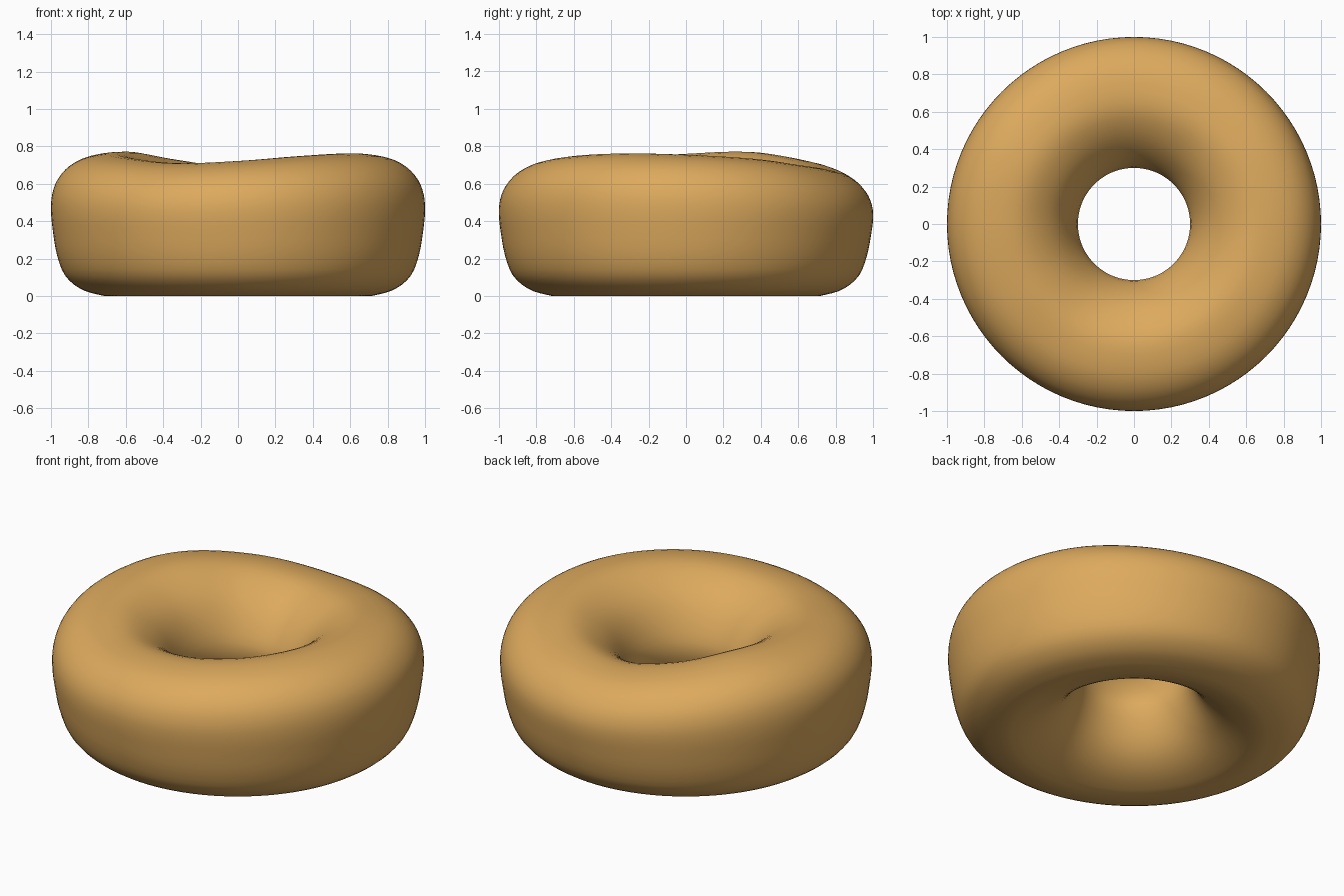
import bpy, bmesh, math

if "Cube" in bpy.data.objects:
    bpy.data.objects.remove(bpy.data.objects["Cube"])

SEGMENTS = 96     # steps around the ring
PER_SPAN = 3      # steps between profile points

# Cross-section of the ring (radius, height), counter-clockwise from the bottom
PROFILE = [(0.66, 0.0), (0.75, 0.008), (0.845, 0.04), (0.925, 0.11), (0.968, 0.22),
           (0.99, 0.35), (1.0, 0.46), (0.993, 0.55), (0.963, 0.63), (0.90, 0.70),
           (0.80, 0.748), (0.65, 0.765), (0.53, 0.728), (0.42, 0.645), (0.34, 0.52),
           (0.30, 0.38), (0.335, 0.24), (0.41, 0.125), (0.52, 0.045)]

# Height of the crest every 30 degrees around the ring, starting at +x
CREST = [0.755, 0.735, 0.70, 0.685, 0.728, 0.77, 0.76, 0.735, 0.71, 0.722, 0.748, 0.762]


def spline(values, t):
    """Closed smooth curve through evenly spaced values."""
    i = math.floor(t)
    f = t - i
    a, b, c, d = (values[(i + k) % len(values)] for k in (-1, 0, 1, 2))
    return b + 0.5 * f * (c - a + f * (2 * a - 5 * b + 4 * c - d + f * (3 * (b - c) + d - a)))


def smoothstep(lo, hi, x):
    x = min(1, max(0, (x - lo) / (hi - lo)))
    return x * x * (3 - 2 * x)


# Ring with an uneven, sagging top
radii = [p[0] for p in PROFILE]
heights = [p[1] for p in PROFILE]
count = len(PROFILE) * PER_SPAN
bm = bmesh.new()
rings = []
for s in range(SEGMENTS):
    angle = 2 * math.pi * s / SEGMENTS
    sag = spline(CREST, 12 * s / SEGMENTS) - 0.765
    ring = []
    for k in range(count):
        r = spline(radii, k / PER_SPAN)
        z = max(0, spline(heights, k / PER_SPAN))
        z += sag * smoothstep(0.2, 0.7, z)
        ring.append(bm.verts.new((r * math.cos(angle), r * math.sin(angle), z)))
    rings.append(ring)
for s in range(SEGMENTS):
    a, b = rings[s], rings[(s + 1) % SEGMENTS]
    for k in range(count):
        n = (k + 1) % count
        bm.faces.new((a[k], b[k], b[n], a[n]))
bmesh.ops.recalc_face_normals(bm, faces=bm.faces)

mesh = bpy.data.meshes.new("dough_ring")
bm.to_mesh(mesh)
bm.free()
ring_obj = bpy.data.objects.new("dough_ring", mesh)
bpy.context.collection.objects.link(ring_obj)

# Golden dough colour
dough = bpy.data.materials.new("golden_dough")
dough.diffuse_color = (0.72, 0.40, 0.11, 1)
dough.use_nodes = True
dough.node_tree.nodes["Principled BSDF"].inputs["Base Color"].default_value = dough.diffuse_color
mesh.materials.append(dough)

# Smooth shading
bpy.context.view_layer.objects.active = ring_obj
ring_obj.select_set(True)
bpy.ops.object.shade_smooth_by_angle(angle=math.radians(40))
